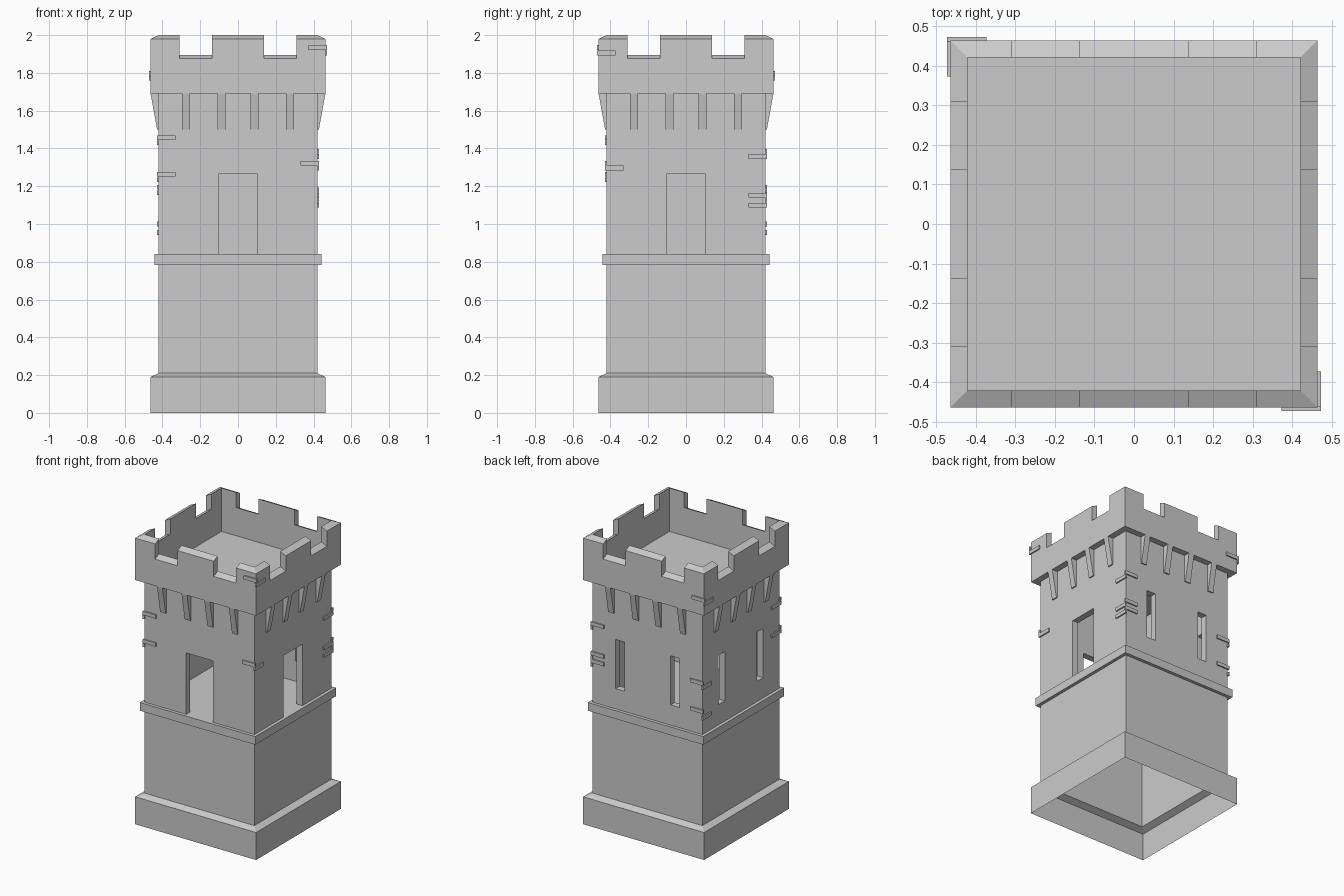
import bpy, bmesh
from mathutils import Vector

if "Cube" in bpy.data.objects:
    bpy.data.objects.remove(bpy.data.objects["Cube"])

W, O, T = 0.42, 0.463, 0.045      # wall half width, flared half width, wall thickness


def rot(p, k):
    x, y, z = p
    for _ in range(k % 4):
        x, y = -y, x
    return Vector((x, y, z))


def build(name, faces):
    bm = bmesh.new()
    for f in faces:
        bm.faces.new([bm.verts.new(p) for p in f])
    bmesh.ops.remove_doubles(bm, verts=bm.verts[:], dist=1e-5)
    me = bpy.data.meshes.new(name)
    bm.to_mesh(me)
    bm.free()
    ob = bpy.data.objects.new(name, me)
    bpy.context.collection.objects.link(ob)
    return ob


def sides(faces, ks=range(4)):
    return [[rot(p, k) for p in f] for k in ks for f in faces]


def loft(profile):
    """Square rings following a (half width, height) profile."""
    return sides([[(-a, -a, z0), (a, -a, z0), (b, -b, z1), (-b, -b, z1)]
                  for (a, z0), (b, z1) in zip(profile, profile[1:])])


def square(r, z):
    return [(-r, -r, z), (r, -r, z), (r, r, z), (-r, r, z)]


def box(x0, x1, y0, y1, z0, z1):
    lo = [(x0, y0, z0), (x1, y0, z0), (x1, y1, z0), (x0, y1, z0)]
    hi = [(x, y, z1) for x, y, _ in lo]
    return [lo[::-1], hi] + [[lo[i], lo[(i + 1) % 4], hi[(i + 1) % 4], hi[i]] for i in range(4)]


def sheet(r, z0, z1, holes, flip):
    """Front wall sheet with rectangular openings left out."""
    xs = sorted({-r, r, *[h[0] for h in holes], *[h[1] for h in holes]})
    zs = sorted({z0, z1, *[h[2] for h in holes], *[h[3] for h in holes]})
    out = []
    for a, b in zip(xs, xs[1:]):
        for c, d in zip(zs, zs[1:]):
            if any(h[0] <= a and b <= h[1] and h[2] <= c and d <= h[3] for h in holes):
                continue
            f = [(a, -r, c), (b, -r, c), (b, -r, d), (a, -r, d)]
            out.append(f[::-1] if flip else f)
    return out


def wall(holes):
    out = sheet(W, 0.84, 1.69, holes, False) + sheet(W - T, 0.84, 1.69, holes, True)
    for x0, x1, z0, z1 in holes:              # jambs, sill and lintel
        c = [(x0, z0), (x1, z0), (x1, z1), (x0, z1)]
        for i in range(4):
            (a, p), (b, q) = c[i], c[(i + 1) % 4]
            if p == q == 0.84:
                continue
            out.append([(a, -W, p), (b, -W, q), (b, -W + T, q), (a, -W + T, p)])
    return out


# Open-bottomed base and lower shaft
build("base_and_shaft", loft([(O, 0), (O, 0.19), (W, 0.21), (W, 0.84)]))
# String course around the middle
build("ledge", loft([(W, 0.783), (0.442, 0.783), (0.442, 0.84), (W, 0.84)]))

# Upper room: doors at front and right, slit windows at back and left
door = [(-0.103, 0.103, 0.84, 1.265)]
slits = [(s - 0.034, s + 0.034, 0.98, 1.32) for s in (-0.21, 0.21)]
build("door_walls", sides(wall(door), (0, 1)))
build("window_walls", sides(wall(slits), (2, 3)))
build("room_floor", [square(W, 0.84)])
build("roof_deck", [square(W, 1.70)])

# Parapet with stepped, outward sloping crenellation
cuts = [-O, -0.31, -0.138, 0.138, 0.31, O]
tops = [2.0, 1.895, 2.0, 1.895, 2.0]
clamp = lambda x: max(-W, min(W, x))
par = []
for i, h in enumerate(tops):
    a, b = cuts[i], cuts[i + 1]
    ia, ib = clamp(a), clamp(b)
    e = h - 0.02
    par.append([(a, -O, 1.69), (b, -O, 1.69), (b, -O, e), (a, -O, e)])
    par.append([(ib, -W, 1.69), (ia, -W, 1.69), (ia, -W, h), (ib, -W, h)])
    par.append([(a, -O, e), (b, -O, e), (ib, -W, h), (ia, -W, h)])
    if i < 4:
        n = tops[i + 1]
        f = [(b, -O, n - 0.02), (b, -W, n), (b, -W, h), (b, -O, e)]
        par.append(f if n < h else f[::-1])
par.append([(-W, -W, 1.69), (W, -W, 1.69), (O, -O, 1.69), (-O, -O, 1.69)])
build("parapet", sides(par))

# Tapered corbels beneath the parapet
corb = []
for c in (-0.275, -0.087, 0.087, 0.275):
    a, b = c - 0.021, c + 0.021
    prof = [(-W, 1.5), (-W - 0.008, 1.5), (-O, 1.69), (-W, 1.69)]
    L = [(a, y, z) for y, z in prof]
    R = [(b, y, z) for y, z in prof]
    corb += [L[:3] + L[3:], R[::-1], [L[0], R[0], R[1], L[1]], [L[1], R[1], R[2], L[2]]]
build("corbels", sides(corb))

# Thin worn stones at the corners: x sign, y sign, wall, height on x face, height on y face
stones = [(1, -1, O, 1.905, 1.934), (1, -1, W, 1.297, 1.322),
          (-1, 1, O, 1.772, 1.797), (-1, 1, W, 1.165, 1.195), (-1, 1, W, 0.955, 1.0),
          (1, 1, W, 1.357, 1.385), (1, 1, W, 1.152, 1.18), (1, 1, W, 1.10, 1.127),
          (-1, -1, W, 1.43, 1.457), (-1, -1, W, 1.235, 1.263)]
bars = []
for sx, sy, r, zx, zy in stones:
    near, far, start = r - 0.003, r + 0.009, r - 0.09
    for (x0, y0, z) in ((near, start, zx), (start, near, zy)):
        xs, ys = sorted((sx * x0, sx * far)), sorted((sy * y0, sy * far))
        bars += box(*xs, *ys, z - 0.0125, z + 0.0125)
build("corner_stones", bars)
